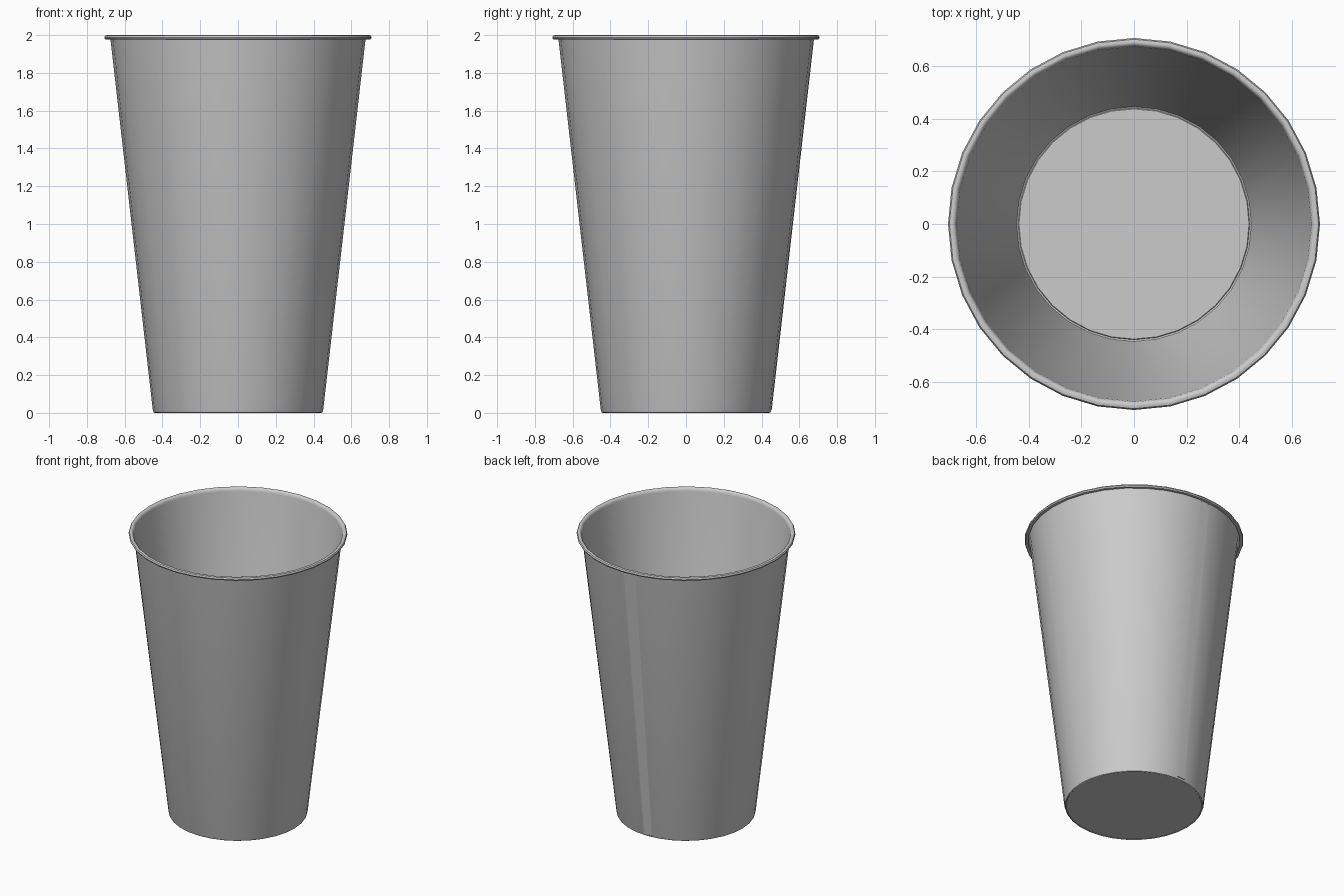
import bpy, bmesh, math

if "Cube" in bpy.data.objects:
    bpy.data.objects.remove(bpy.data.objects["Cube"])

SEGMENTS = 32


def lathe(name, profile, angles, closed=True):
    """Sweep an (r, z) profile through the angles; r = 0 becomes a pole."""
    bm = bmesh.new()
    rings = []
    for r, z in profile:
        if r == 0:
            rings.append([bm.verts.new((0, 0, z))] * len(angles))
        else:
            rings.append([bm.verts.new((r * math.cos(a), r * math.sin(a), z)) for a in angles])
    n = len(angles)
    for lo, hi in zip(rings, rings[1:]):
        for i in range(n if closed else n - 1):
            j = (i + 1) % n
            quad = [lo[i], lo[j], hi[j], hi[i]]
            bm.faces.new(list(dict.fromkeys(quad)))
    bmesh.ops.recalc_face_normals(bm, faces=bm.faces)
    mesh = bpy.data.meshes.new(name)
    bm.to_mesh(mesh)
    bm.free()
    obj = bpy.data.objects.new(name, mesh)
    bpy.context.collection.objects.link(obj)
    bpy.ops.object.select_all(action='DESELECT')
    obj.select_set(True)
    bpy.context.view_layer.objects.active = obj
    bpy.ops.object.shade_smooth_by_angle(angle=math.radians(40))
    return obj


full = [2 * math.pi * i / SEGMENTS for i in range(SEGMENTS)]

# Thin tapered body with floor, softened foot and rolled lip
lathe("cup_body", [
    (0, 0.004), (0.438, 0.004), (0.441, 0), (0.447, 0.003), (0.451, 0.014),
    (0.675, 1.976), (0.678, 1.99), (0.685, 1.998), (0.693, 2.0),
    (0.703, 1.997), (0.708, 1.988), (0.704, 1.979), (0.694, 1.976),
    (0.685, 1.979)], full)

# Narrow overlapping paper seam up the back
seam = [math.radians(a) for a in (88.3, 90, 96)]
lathe("back_seam", [(0.451, 0.014), (0.454, 0.016), (0.677, 1.974), (0.675, 1.976)],
      seam, closed=False)
